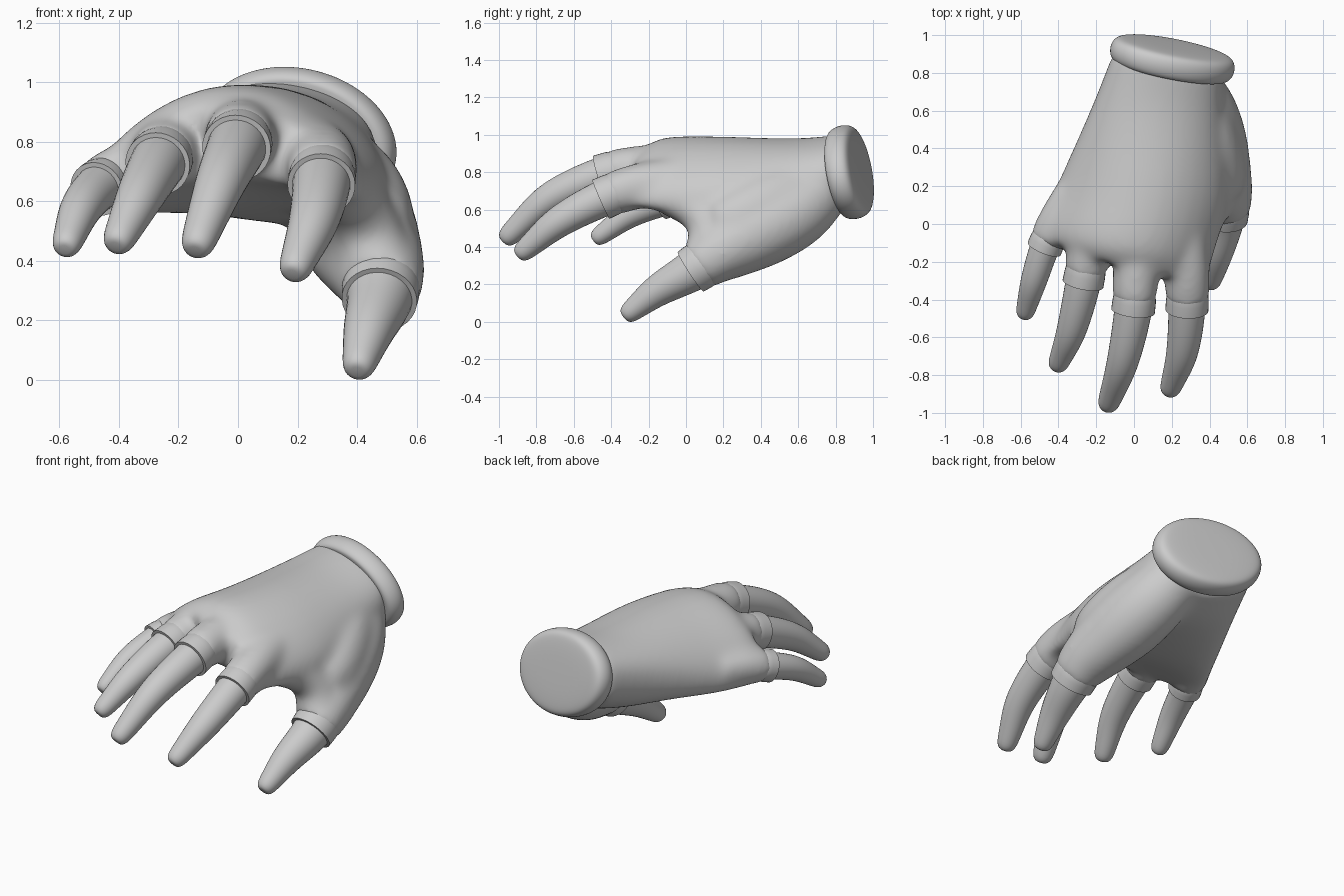
import bpy, bmesh, math
from mathutils import Vector

if "Cube" in bpy.data.objects:
    bpy.data.objects.remove(bpy.data.objects["Cube"])

def make(name, rings, subsurf=0):
    """Skin a list of closed rings and cap both ends."""
    bm = bmesh.new()
    vr = [[bm.verts.new(p) for p in r] for r in rings]
    n = len(vr[0])
    for a, b in zip(vr, vr[1:]):
        for i in range(n):
            bm.faces.new((a[i], a[(i + 1) % n], b[(i + 1) % n], b[i]))
    bm.faces.new(vr[0])
    bm.faces.new(vr[-1])
    bmesh.ops.recalc_face_normals(bm, faces=bm.faces)
    me = bpy.data.meshes.new(name)
    bm.to_mesh(me)
    bm.free()
    ob = bpy.data.objects.new(name, me)
    bpy.context.collection.objects.link(ob)
    if subsurf:
        m = ob.modifiers.new("subsurf", 'SUBSURF')
        m.levels = m.render_levels = subsurf
    return ob

def spline(pts, steps=4):
    """Catmull-Rom through equal-length tuples."""
    p = [Vector(q) for q in pts]
    p = [p[0] * 2 - p[1]] + p + [p[-1] * 2 - p[-2]]
    out = []
    for i in range(1, len(p) - 2):
        a, b, c, d = p[i - 1:i + 3]
        for k in range(steps):
            t = k / steps
            out.append(0.5 * (2 * b + (c - a) * t + (2 * a - 5 * b + 4 * c - d) * t * t
                              + (3 * b - a - 3 * c + d) * t ** 3))
    return out + [p[-2]]

def tube_rings(path, rounded=False, n=16):
    """Rings across a path of (x, y, z, radius)."""
    rings = []

    def ring(c, t, r):
        u = t.cross(Vector((0, 0, 1))).normalized()
        v = u.cross(t)
        rings.append([c + r * (u * math.cos(2 * math.pi * i / n) + v * math.sin(2 * math.pi * i / n))
                      for i in range(n)])
    for i, q in enumerate(path):
        t = (path[min(i + 1, len(path) - 1)].xyz - path[max(i - 1, 0)].xyz).normalized()
        ring(q.xyz, t, q.w)
    if rounded:
        for off, s in ((0.5, 0.9), (0.9, 0.68), (1.0, 0.35)):
            ring(q.xyz + t * q.w * off, t, q.w * s)
    return rings

def smooth(ob, angle=40):
    bpy.ops.object.select_all(action='DESELECT')
    ob.select_set(True)
    bpy.context.view_layer.objects.active = ob
    bpy.ops.object.shade_smooth_by_angle(angle=math.radians(angle))

# Digits: inside palm, knuckle, sleeve end, middle joint, tip (x, y, z, bare radius)
digits = {
    "index": [(.25, 0, .76, .11), (.28, -.26, .725, .106), (.28, -.455, .655, .1),
              (.255, -.68, .535, .086), (.198, -.855, .39, .06)],
    "middle": [(.03, 0, .82, .11), (.01, -.26, .82, .106), (-.005, -.46, .778, .102),
               (-.06, -.73, .66, .086), (-.13, -.935, .472, .061)],
    "ring": [(-.19, .1, .78, .1), (-.235, -.12, .77, .1), (-.27, -.315, .725, .096),
             (-.33, -.56, .615, .081), (-.395, -.725, .482, .058)],
    "little": [(-.33, .15, .69, .085), (-.415, 0, .675, .088), (-.475, -.13, .64, .08),
               (-.53, -.3, .572, .071), (-.572, -.452, .466, .053)],
    "thumb": [(.42, .36, .47, .18), (.475, .17, .365, .14), (.475, .025, .268, .113),
              (.44, -.15, .168, .088), (.41, -.285, .063, .061)],
}
LIP = Vector((0, 0, 0, .011))
parts = []
for name, pts in digits.items():
    path = spline(pts)
    cover = [q + LIP for q in path[:9]]
    parts.append(make("core", tube_rings([q + LIP * .6 for q in cover[:-1]])))
    sleeve = [q + Vector((0, 0, 0, d)) for q, d in zip(cover[5:], (-.025, -.006, 0, .003))]
    smooth(make(name + "_sleeve", tube_rings(sleeve, n=32)))
    smooth(make(name + "_finger", tube_rings(path[6:], True), 1), 60)

# Base of the thumb, and the flesh joining it to the palm and index knuckle
for pts in ([(.27, .76, .75, .16), (.35, .6, .6, .195), (.4, .42, .5, .205), (.455, .22, .39, .172), (.475, .1, .32, .137)],
            [(.29, .68, .73, .16), (.37, .45, .63, .185), (.42, .28, .55, .175), (.43, .15, .52, .145)],
            [(.32, -.1, .67, .1), (.38, .05, .6, .11), (.43, .13, .5, .12), (.46, .13, .4, .13)],
            [(.22, .12, .67, .09), (.36, .18, .56, .13), (.42, .22, .46, .14)]):
    parts.append(make("core", tube_rings(spline(pts))))

# Palm: left edge, right edge, half thickness above and below, arch
palm = [(-.11, .91, .83, .47, .78, .75, .21, .21, 0),
        (-.225, .62, .75, .48, .55, .69, .23, .225, .03),
        (-.39, .25, .655, .5, .15, .64, .2, .22, .145),
        (-.50, .02, .63, .43, -.14, .65, .155, .18, .19),
        (-.52, -.06, .635, .38, -.30, .65, .11, .13, .165)]
rings = []
for s in spline(palm):
    L, R, arch = Vector(s[:3]), Vector(s[3:6]), s[8]
    ring = []
    for i in range(32):
        a = 2 * math.pi * i / 32
        c, h = math.cos(a), math.sin(a)
        h = abs(h) ** 0.8 * (s[6] if h > 0 else -s[7])
        k = arch * (1 - c * c)
        ring.append(L.lerp(R, (1 + c) / 2) + Vector((0, -.3 * k, h + k)))
    rings.append(ring)
glove = make("glove", rings)

# Fuse palm, thumb base and knuckles into one soft skin
bpy.ops.object.select_all(action='DESELECT')
for o in parts + [glove]:
    o.select_set(True)
bpy.context.view_layer.objects.active = glove
bpy.ops.object.join()
m = glove.modifiers.new("fuse", 'REMESH')
m.mode = 'VOXEL'
m.voxel_size = 0.014
m.use_smooth_shade = True
m = glove.modifiers.new("relax", 'SMOOTH')
m.factor = 0.5
m.iterations = 55

# Rolled cuff with closed wrist end
n = Vector((.22, 1, .22)).normalized()
u = Vector((.985, 0, -.17))
u = (u - n * u.dot(n)).normalized()
v = u.cross(n)
centre = Vector((.203, .872, .8))
rings = []
for off, s in ((-.06, .82), (-.065, .9), (-.045, .985), (0, 1.02), (.04, .99), (.062, .92), (.07, .78), (.075, .4)):
    ring = []
    for i in range(24):
        a = 2 * math.pi * i / 24
        ring.append(centre + n * off + s * (u * .338 * math.cos(a) + v * .25 * math.sin(a)))
    rings.append(ring)
smooth(make("cuff", rings, 2), 60)
